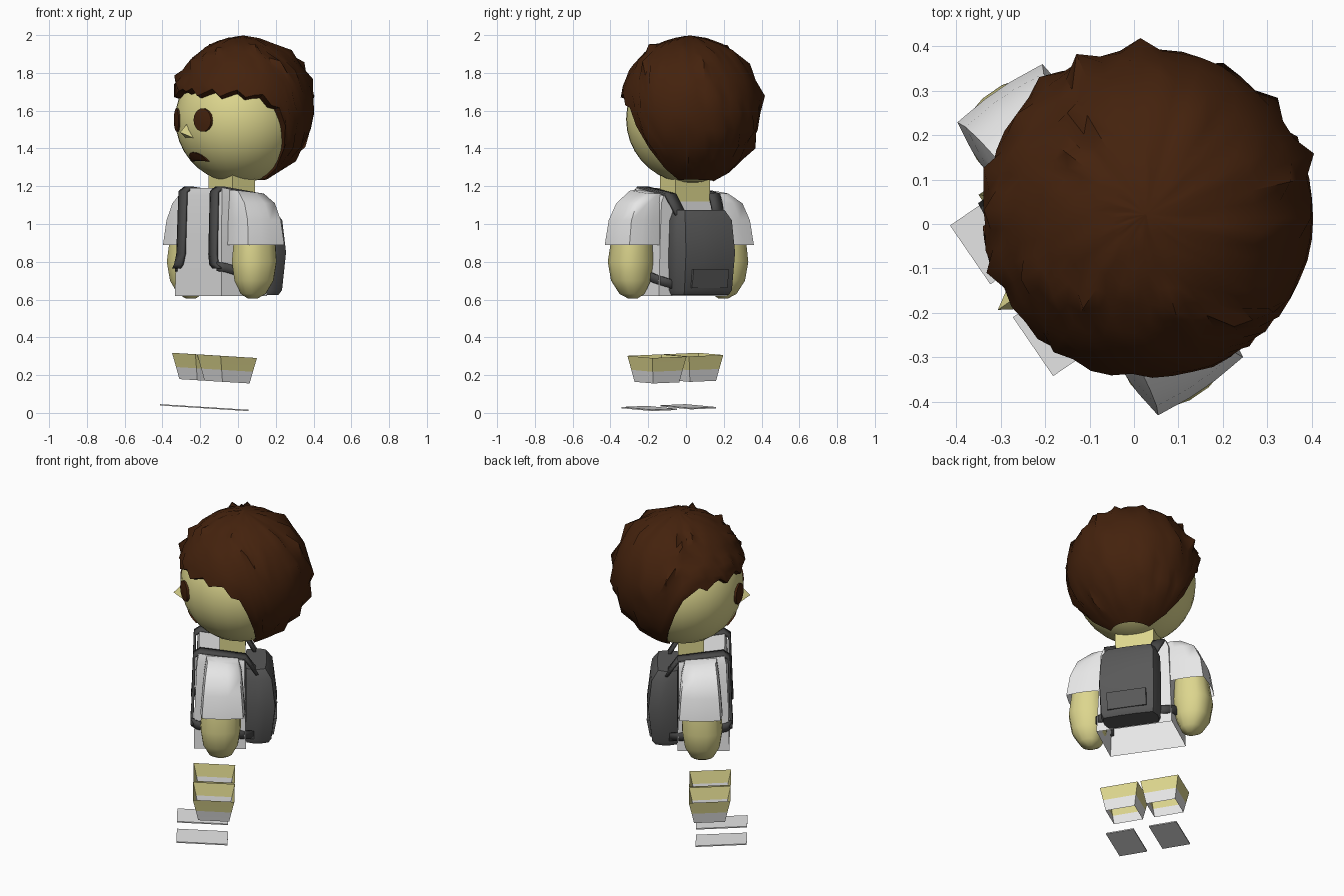
import bpy, bmesh, math, random
from mathutils import Matrix, Vector

if "Cube" in bpy.data.objects:
    bpy.data.objects.remove(bpy.data.objects["Cube"])

random.seed(4)
# the figure is modelled facing -y, then turned to its three-quarter pose
POSE = Matrix.Translation((-0.09, -0.045, 0)) @ Matrix.Rotation(math.radians(-55.6), 4, 'Z')


def material(name, rgb):
    m = bpy.data.materials.new(name)
    m.diffuse_color = (*rgb, 1)
    m.use_nodes = True
    m.node_tree.nodes["Principled BSDF"].inputs["Base Color"].default_value = m.diffuse_color
    return m


SKIN = material("skin_yellow", (0.72, 0.67, 0.27))
HAIR = material("dark_brown", (0.058, 0.016, 0.004))
WHITE = material("white_cloth", (0.83, 0.83, 0.83))
PACK = material("pack_grey", (0.10, 0.10, 0.10))
STRAP = material("strap_grey", (0.065, 0.065, 0.065))


def finish(name, bm, mats, angle=40, rule=None):
    bmesh.ops.recalc_face_normals(bm, faces=bm.faces)
    if rule:
        for f in bm.faces:
            f.material_index = rule(f.calc_center_median())
    me = bpy.data.meshes.new(name)
    bm.to_mesh(me)
    bm.free()
    me.transform(POSE)
    for m in mats:
        me.materials.append(m)
    ob = bpy.data.objects.new(name, me)
    bpy.context.collection.objects.link(ob)
    bpy.ops.object.select_all(action='DESELECT')
    ob.select_set(True)
    bpy.context.view_layer.objects.active = ob
    bpy.ops.object.shade_smooth_by_angle(angle=math.radians(angle))
    return ob


def loft(sections, n=4, p=60, bottom=True, top=True, roll=0):
    """Stack of superellipse rings: (cx, cy, z, half_x, half_y, forward rise)."""
    bm = bmesh.new()
    rings = []
    for cx, cy, z, hx, hy, rise in sections:
        ring = []
        for k in range(n):
            a = 2 * math.pi * (k + 0.5) / n
            c, s = math.cos(a), math.sin(a)
            q = (abs(c) ** p + abs(s) ** p) ** (1 / p)
            x, y = cx + hx * c / q, hy * s / q
            ring.append(bm.verts.new((x, cy + y, z - rise * y - roll * x)))
        rings.append(ring)
    for r0, r1 in zip(rings, rings[1:]):
        for k in range(n):
            bm.faces.new((r0[k], r0[(k + 1) % n], r1[(k + 1) % n], r1[k]))
    if bottom:
        bm.faces.new(rings[0])
    if top:
        bm.faces.new(rings[-1])
    return bm


def ribbon(name, path, side, half, thick):
    bm = bmesh.new()
    rows = []
    for x, y, z, flat in path:  # flat: 1 = width along x, 0 = width along z
        rows.append([bm.verts.new((side * (x + e * flat), y, z + e * (1 - flat))) for e in (-half, half)])
    for a, b in zip(rows, rows[1:]):
        bm.faces.new((a[0], a[1], b[1], b[0]))
    mod = finish(name, bm, [STRAP], 30).modifiers.new("thickness", 'SOLIDIFY')
    mod.thickness, mod.offset = thick, 0


# head
HEAD, HR = Vector((0, 0.115, 1.555)), 0.338
bm = bmesh.new()
bmesh.ops.create_uvsphere(bm, u_segments=28, v_segments=18, radius=HR)
bmesh.ops.translate(bm, verts=bm.verts, vec=HEAD)
finish("head", bm, [SKIN], 60)


# face details laid on the head surface
def patch(name, outline, cx, cz):
    bm = bmesh.new()

    def on_head(x, z):
        d = HR * HR - x * x - (z - HEAD.z) ** 2
        return bm.verts.new((x, HEAD.y - math.sqrt(d) - 0.009, z))
    prev = None
    mid = on_head(cx, cz)
    n = len(outline)
    for t in (0.5, 1.0):
        ring = [on_head(cx + x * t, cz + z * t) for x, z in outline]
        for k in range(n):
            j = (k + 1) % n
            bm.faces.new((prev[k], ring[k], ring[j], prev[j]) if prev else (mid, ring[k], ring[j]))
        prev = ring
    rim = [bm.verts.new(v.co + Vector((0, 0.016, 0))) for v in prev]
    for k in range(n):
        j = (k + 1) % n
        bm.faces.new((prev[k], rim[k], rim[j], prev[j]))
    finish(name, bm, [HAIR], 50)


oval = [(0.052 * math.cos(a * math.pi / 7), 0.062 * math.sin(a * math.pi / 7)) for a in range(14)]
patch("eye_left", oval, 0.122, 1.55)
patch("eye_right", oval, -0.122, 1.55)
arch = [(0.075 * math.cos(a * math.pi / 8), 0.05 * math.sin(a * math.pi / 8)) for a in range(9)]
arch += [(-0.04, 0.004), (0.04, 0.004)]
patch("mouth", [(x, z - 0.022) for x, z in arch], 0, 1.352)

# nose: small wedge
bm = bmesh.new()
pts = [(0, -0.20, 1.55), (-0.045, -0.19, 1.45), (0.045, -0.19, 1.45), (0, -0.262, 1.485)]
v = [bm.verts.new(c) for c in pts]
for f in ((0, 1, 3), (0, 3, 2), (1, 2, 3)):
    bm.faces.new([v[i] for i in f])
finish("nose", bm, [SKIN], 80)

# hair: cap that follows a hairline, with pointed tufts
LINE = [(0, 1.70), (60, 1.69), (76, 1.66), (86, 1.62), (92, 1.56), (96, 1.46), (103, 1.37), (110, 1.28), (118, 1.24),
        (181, 1.24)]


def hairline(az):
    for (a0, z0), (a1, z1) in zip(LINE, LINE[1:]):
        if az <= a1:
            return z0 + (z1 - z0) * (az - a0) / (a1 - a0)


CENTRE, R, COLS, ROWS = Vector((0.012, 0.135, 1.618)), 0.374, 50, 12
bm = bmesh.new()
crown = bm.verts.new(CENTRE + Vector((0, 0, R + 0.006)))
prev = None
for i in range(1, ROWS + 2):
    ring = []
    for k in range(COLS):
        az = 2 * math.pi * k / COLS
        deg = abs(math.degrees(az) if az <= math.pi else math.degrees(az) - 360)
        zl = hairline(deg) + (0.022 * math.sin(k * 2.1) if i >= ROWS and deg < 80 else 0)
        end = math.acos(max(-0.955, min(1, (zl - CENTRE.z) / R)))
        ang = end * min(i, ROWS) / ROWS
        r = R + random.uniform(-0.003, 0.004)
        d = Vector((math.sin(az) * math.sin(ang), -math.cos(az) * math.sin(ang), math.cos(ang)))
        if i < ROWS and math.sin(ang) > 0.55 and (k + 2 * i) % 5 == 0 and random.random() < 0.5:
            r += random.uniform(0.018, 0.034)
        co = CENTRE + d * r
        out = co - HEAD
        if out.length < HR + 0.014:
            co = HEAD + out.normalized() * (HR + 0.014)
        if i > ROWS:  # tuck the rim onto the head
            co = HEAD + out.normalized() * (HR - 0.01)
        ring.append(bm.verts.new(co))
    for k in range(COLS):
        j = (k + 1) % COLS
        bm.faces.new((prev[k], ring[k], ring[j], prev[j]) if prev else (crown, ring[k], ring[j]))
    prev = ring
finish("hair", bm, [HAIR], 45)

# neck and shirt body
finish("neck", loft([(0, 0.07, 1.12, 0.113, 0.073, 0), (0, 0.07, 1.28, 0.113, 0.073, 0)]), [SKIN])
finish("shirt_body", loft([(0, 0, 0.62, 0.222, 0.148, 0), (0, 0, 0.9, 0.21, 0.142, 0),
                           (0, 0.005, 1.13, 0.20, 0.135, 0.14), (0, 0.01, 1.17, 0.185, 0.13, 0.16)],
                          bottom=False), [WHITE], 30)

for side, s in (("left", 1), ("right", -1)):
    # sleeve and arm
    finish("sleeve_" + side, loft([(0.30 * s, 0.017, 0.89, 0.107, 0.125, 0), (0.28 * s, 0.017, 1.02, 0.108, 0.115, 0),
                                   (0.25 * s, 0.017, 1.11, 0.095, 0.105, 0), (0.21 * s, 0.015, 1.17, 0.05, 0.09, 0.1)],
                                  n=12, p=9, bottom=False), [WHITE], 60)
    finish("arm_" + side, loft([(0.29 * s, 0.005, 0.605, 0.02, 0.025, 0), (0.295 * s, 0.005, 0.63, 0.058, 0.065, 0),
                                (0.302 * s, 0.005, 0.70, 0.094, 0.10, 0), (0.305 * s, 0.005, 0.80, 0.107, 0.115, 0),
                                (0.30 * s, 0.01, 0.93, 0.093, 0.107, 0)], n=14, p=2.8), [SKIN], 60)

    # leg with sock: open tapered tube
    cx = 0.118 * s - 0.01
    leg = [(cx, -0.035, z, 0.085 + t * 0.026, 0.088 + t * 0.03, 0.05)
           for t, z in ((0, 0.167), (0.45, 0.23), (1, 0.304))]
    finish("leg_" + side, loft(leg, bottom=False, top=False, roll=0.035), [SKIN, WHITE], 30,
           lambda c: 0 if c.z > 0.23 else 1)

    # shoe sole: thin plate, toe raised
    cx = 0.125 * s - 0.012
    finish("shoe_sole_" + side, loft([(cx, -0.10, 0.024, 0.081, 0.145, 0.052),
                                      (cx, -0.10, 0.031, 0.081, 0.145, 0.052)], roll=0.036), [WHITE], 20)

    # shoulder strap over the shoulder, and lower strap back under the arm
    ribbon("shoulder_strap_" + side,
           [(0.12, 0.21, 1.045, 1), (0.142, 0.14, 1.155, 1), (0.147, -0.11, 1.192, 1), (0.147, -0.143, 1.17, 1),
            (0.15, -0.154, 0.84, 1), (0.165, -0.158, 0.785, 1), (0.19, -0.155, 0.765, 1)], s, 0.033, 0.016)
    ribbon("lower_strap_" + side,
           [(0.19, -0.158, 0.775, 0), (0.225, -0.13, 0.77, 0), (0.225, 0.12, 0.71, 0), (0.16, 0.19, 0.68, 0)],
           s, 0.024, 0.014)

# backpack with a rounded box shape, and a flat back pocket
finish("backpack", loft([(0, 0.21, 0.625, 0.158, 0.067, 0), (0, 0.215, 0.65, 0.168, 0.08, 0),
                         (0, 0.228, 0.85, 0.174, 0.09, 0), (0, 0.218, 1.02, 0.165, 0.08, 0),
                         (0, 0.20, 1.075, 0.14, 0.06, 0)], n=12, p=7), [PACK], 50)
finish("backpack_pocket", loft([(0, 0.29, 0.66, 0.115, 0.011, 0), (0, 0.307, 0.76, 0.115, 0.012, 0)]),
       [PACK], 30)
